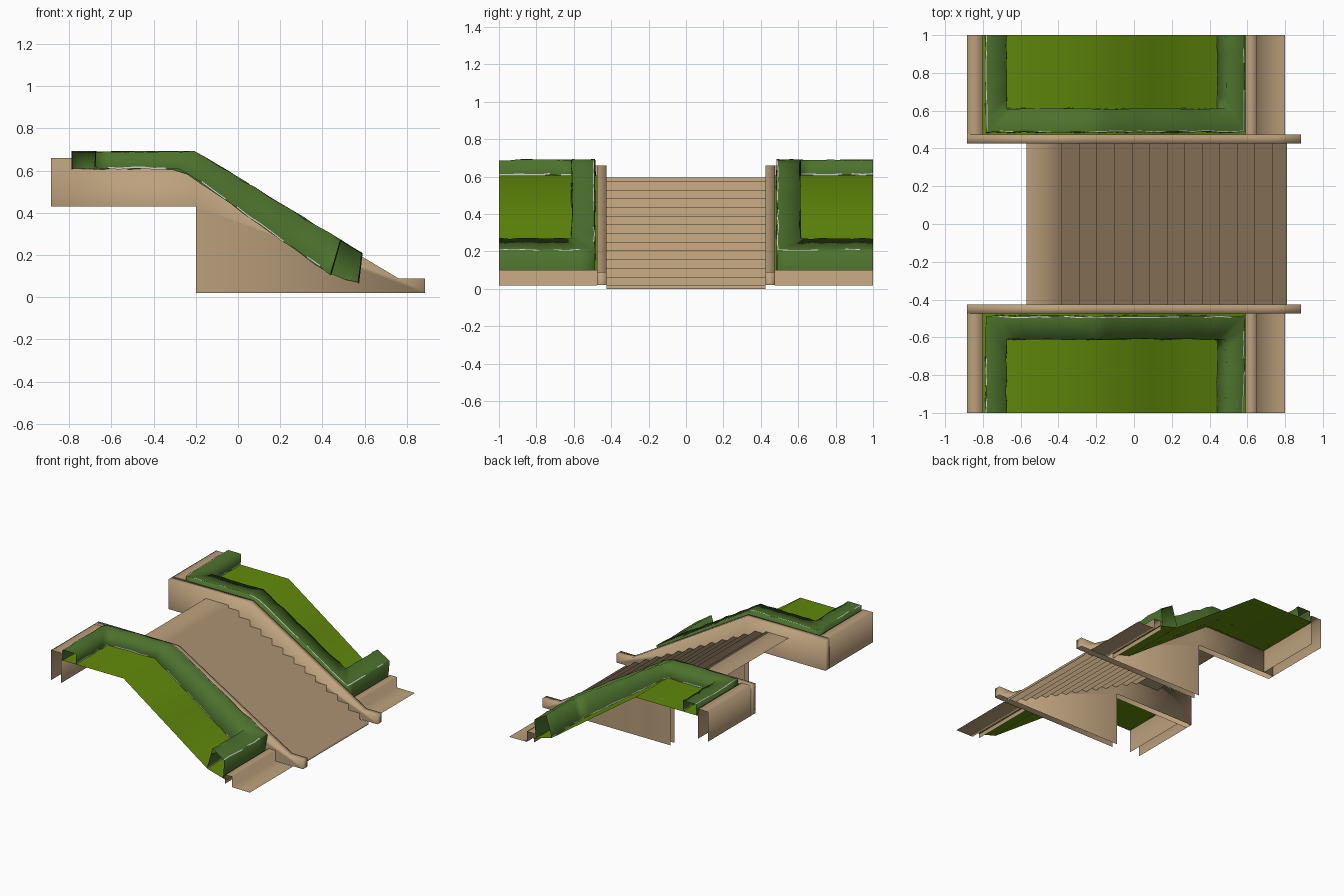
import bpy, math, random

if "Cube" in bpy.data.objects:
    bpy.data.objects.remove(bpy.data.objects["Cube"])

random.seed(4)


def material(name, r, g, b):
    m = bpy.data.materials.new(name)
    lin = lambda c: ((c / 255 + 0.055) / 1.055) ** 2.4
    m.diffuse_color = (lin(r), lin(g), lin(b), 1)
    m.use_nodes = True
    m.node_tree.nodes["Principled BSDF"].inputs["Base Color"].default_value = m.diffuse_color
    return m


stone = material("tan stone", 188, 161, 125)
leaf = material("hedge green", 77, 114, 45)
lawn = material("lawn green", 97, 137, 11)
fringe = material("pale fringe", 205, 208, 208)


def make(name, verts, faces, mats):
    me = bpy.data.meshes.new(name)
    me.from_pydata(verts, [], faces)
    for m in mats:
        me.materials.append(m)
    me.shade_smooth()
    ob = bpy.data.objects.new(name, me)
    bpy.context.collection.objects.link(ob)
    return ob


def sheet(name, profile, y0, y1, mat):
    """Sweep an open x-z profile (running towards +x) along y; normals up."""
    n = len(profile)
    verts = [(x, y0, z) for x, z in profile] + [(x, y1, z) for x, z in profile]
    faces = [(i, i + 1, n + i + 1, n + i) for i in range(n - 1)]
    return make(name, verts, faces, [mat])


def ramp(points, x):
    """Piecewise linear height at x."""
    if x <= points[0][0]:
        return points[0][1]
    for (xa, za), (xb, zb) in zip(points, points[1:]):
        if x <= xb:
            return za + (zb - za) * (x - xa) / (xb - xa)
    return points[-1][1]


# Staircase: landing, twelve steps and a ground slab
steps = [(-0.57, 0.596), (-0.38, 0.596)]
run, rise = 0.0927, 0.0465
for i in range(13):
    z = 0.576 - rise * i
    steps += [(-0.38 + run * i, z), (min(-0.38 + run * (i + 1), 0.81), z)]
steps.append((0.81, 0.0))
sheet("staircase", steps, -0.425, 0.425, stone)

# Outline of the balustrade walls, from the lower rear round over the top
wall = [(-0.885, 0.43), (-0.885, 0.66), (-0.2, 0.66), (0.76, 0.09),
        (0.885, 0.09), (0.885, 0.02), (-0.2, 0.02), (-0.2, 0.43)]

# Side profiles of the hedge top and of the ground it stands on
hedge_top = [(-0.2, 0.69), (0.585, 0.208)]
ground = [(-0.8, 0.607), (-0.27, 0.607), (0.09, 0.353), (0.44, 0.105), (0.6, 0.06)]


def rail(xb, xf, y, steps_y=7, steps_x=20):
    """U-shaped hedge rail: rear arm, side, front arm."""
    pts = [(xb, 1 + (y - 1) * i / steps_y) for i in range(steps_y)]
    pts += [(xb + (xf - xb) * i / steps_x, y) for i in range(steps_x)]
    pts += [(xf, y + (1 - y) * i / steps_y) for i in range(steps_y + 1)]
    return pts


for side, s in (("left", -1), ("right", 1)):
    # Balustrade wall, open underneath
    n = len(wall)
    verts = [(x, s * 0.425, z) for x, z in wall] + [(x, s * 0.475, z) for x, z in wall]
    faces = [(i, i + 1, n + i + 1, n + i) for i in range(5)]
    # side faces split at x = -0.2 into the rear block and the sloped front
    faces += [(2, 1, 0, 7), (7, 6, 5, 4, 3, 2)]
    faces += [(n + 7, n, n + 1, n + 2), (n + 2, n + 3, n + 4, n + 5, n + 6, n + 7)]
    if s < 0:
        faces = [f[::-1] for f in faces]
    make(side + "_balustrade", verts, faces, [stone])

    ya, yb = sorted((s * 0.475, s * 1.0))
    # Rear planter wall and front curb
    sheet(side + "_rear_wall", [(-0.885, 0.43), (-0.885, 0.66), (-0.8, 0.66), (-0.8, 0.43)],
          ya, yb, stone)
    sheet(side + "_front_curb", [(0.59, 0.03), (0.59, 0.1), (0.65, 0.1), (0.65, 0.02), (0.8, 0.018)],
          ya, yb, stone)
    # Lawn: level at the top, then following the slope
    sheet(side + "_lawn", ground, ya, yb, lawn)

    # Hedge: inverted U section along three sides of the lawn.
    # Each rail: points, height profile, extra height, wobble group
    rails = [(rail(-0.785, 0.57, 0.485), ground, 0, 0),
             (rail(-0.785, 0.587, 0.487), hedge_top, 0, 1),
             (rail(-0.778, 0.579, 0.494), hedge_top, 0, 1),
             (rail(-0.675, 0.485, 0.61), hedge_top, 0, 2),
             (rail(-0.675, 0.441, 0.612), ground, 0.009, 3),
             (rail(-0.675, 0.44, 0.612), ground, 0, 3)]
    m = len(rails[0][0])
    wobble = [[[random.uniform(-0.004, 0.004) for _ in range(3)] for _ in range(m)]
              for _ in range(4)]
    verts = []
    for pts, heights, lift, group in rails:
        for (x, y), w in zip(pts, wobble[group]):
            dy = 0 if y > 0.999 else w[1]
            verts.append((x + w[0], s * (y + dy), ramp(heights, x) + lift + w[2]))
    faces = [(r * m + i, r * m + i + 1, (r + 1) * m + i + 1, (r + 1) * m + i)
             for r in range(5) for i in range(m - 1)]
    if s < 0:
        faces = [f[::-1] for f in faces]
    hedge = make(side + "_hedge", verts, faces, [leaf, fringe])
    # Broken pale line along the outer top edge and the inner foot
    for p in hedge.data.polygons:
        if p.index // (m - 1) in (1, 4) and random.random() < 0.75:
            p.material_index = 1

# Turn every sheet so that its upper faces look up
for ob in bpy.data.objects:
    if sum(p.normal.z * p.area for p in ob.data.polygons) < 0:
        ob.data.flip_normals()
